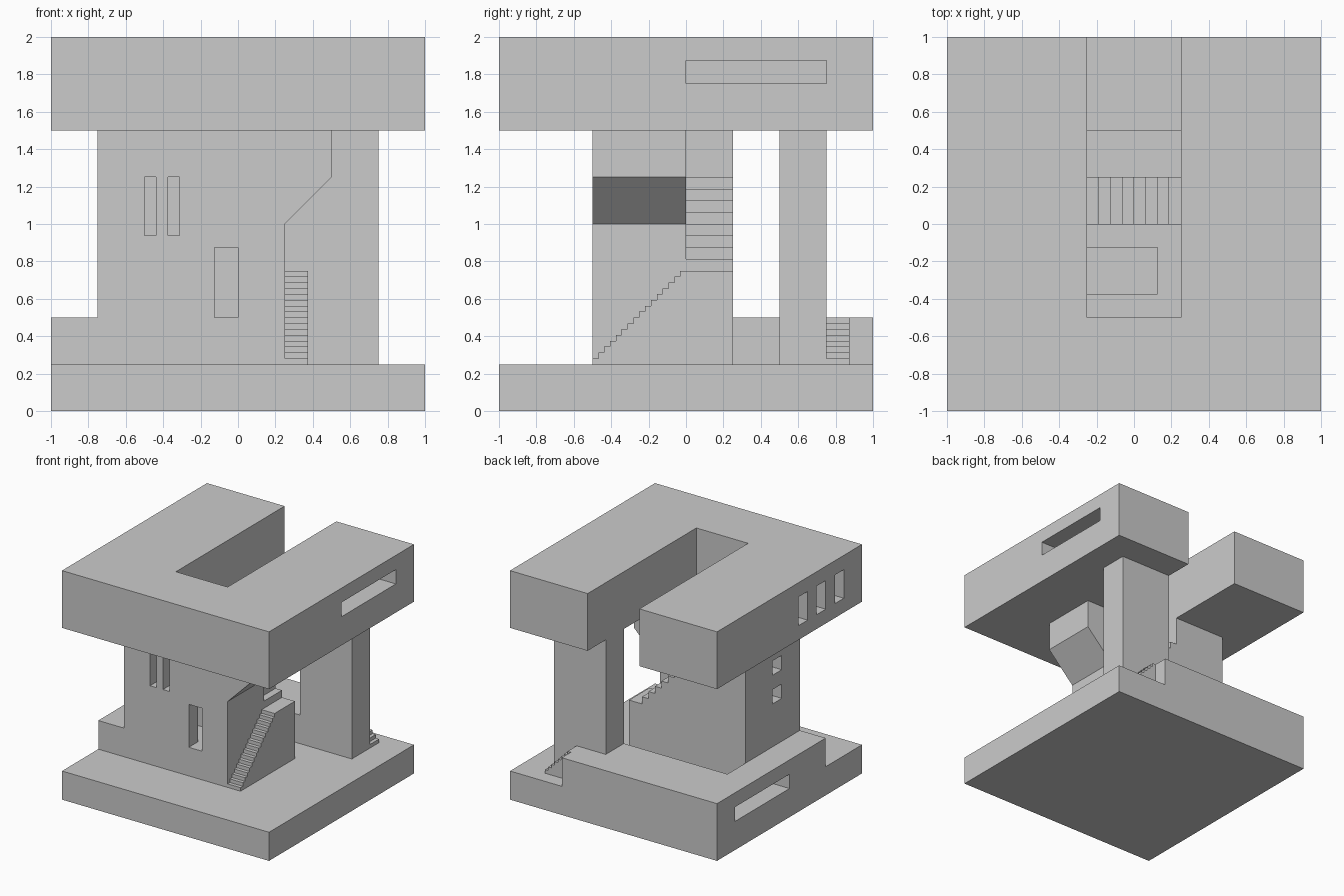
import bpy, bmesh
from mathutils import Vector

if "Cube" in bpy.data.objects:
    bpy.data.objects.remove(bpy.data.objects["Cube"])


def prism(name, pts, axis, a, b):
    """Extrude a 2D profile along an axis from a to b."""
    place = {'X': lambda u, v, w: (w, u, v),
             'Y': lambda u, v, w: (u, w, v),
             'Z': lambda u, v, w: (u, v, w)}[axis]
    bm = bmesh.new()
    face = bm.faces.new([bm.verts.new(place(u, v, a)) for u, v in pts])
    ext = bmesh.ops.extrude_face_region(bm, geom=[face])
    shift = Vector(place(0, 0, b - a))
    bmesh.ops.translate(bm, vec=shift,
                        verts=[g for g in ext['geom'] if isinstance(g, bmesh.types.BMVert)])
    bmesh.ops.recalc_face_normals(bm, faces=bm.faces)
    mesh = bpy.data.meshes.new(name)
    bm.to_mesh(mesh)
    bm.free()
    obj = bpy.data.objects.new(name, mesh)
    bpy.context.collection.objects.link(obj)
    return obj


def box(name, x, y, z):
    return prism(name, [(x[0], y[0]), (x[1], y[0]), (x[1], y[1]), (x[0], y[1])], 'Z', *z)


def cut(obj, x, y, z):
    """Carve a box-shaped opening and discard the cutter."""
    cutter = box("cutter", x, y, z)
    cutter.hide_render = True
    mod = obj.modifiers.new("opening", 'BOOLEAN')
    mod.operation, mod.solver, mod.object = 'DIFFERENCE', 'EXACT', cutter
    bpy.context.view_layer.objects.active = obj
    bpy.ops.object.modifier_apply(modifier=mod.name)
    bpy.data.objects.remove(cutter)


def stair_profile(start, z0, run, rise, count, bottom):
    """Steps going up from start; a negative run climbs backwards."""
    pts = [(start, bottom)]
    for i in range(count):
        z = z0 + rise * (i + 1)
        pts += [(start + run * i, z), (start + run * (i + 1), z)]
    return pts + [(start + run * count, bottom)]


# Ground slab
box("base_slab", (-1, 1), (-1, 1), (0, 0.25))

# L-shaped terrace with a slit in its left side
terrace = prism("terrace", [(-1, -0.5), (-0.75, -0.5), (-0.75, 0.5), (0.5, 0.5),
                            (0.5, 1), (-1, 1)], 'Z', 0.25, 0.5)
cut(terrace, (-1.1, -0.8), (0, 0.75), (0.25, 0.375))

# Main building with sloped overhang on the right
building = prism("building", [(-0.75, 0.25), (0.25, 0.25), (0.25, 1), (0.5, 1.25),
                              (0.5, 1.5), (-0.75, 1.5)], 'Y', -0.5, 0)
cut(building, (-0.625, 0.125), (-0.375, -0.125), (0.5, 1.6))       # inner room
for x, z in [((-0.5, -0.4375), (0.9375, 1.25)),
             ((-0.375, -0.3125), (0.9375, 1.25)),
             ((-0.125, 0), (0.5, 0.875))]:
    cut(building, x, (-0.6, -0.375), z)                            # front windows
for z in (0.875, 1.125):
    cut(building, (-0.8, -0.625), (-0.25, -0.125), (z, z + 0.125))  # left windows

# Rear wing behind the building
box("rear_wing", (-0.75, -0.25), (0, 0.25), (0.25, 1.5))

# Lower flight, landing and upper flight
prism("lower_stairs", stair_profile(-0.5, 0.25, 0.03125, 0.03125, 16, 0.25), 'X', 0.25, 0.375)
box("landing", (0.25, 0.375), (0, 0.25), (0.25, 0.75))
prism("upper_stairs", stair_profile(0.25, 0.75, -0.0625, 0.0625, 8, 0.25), 'Y', 0, 0.25)

# Rear support pillar and terrace steps beside it
box("pillar", (0.25, 0.75), (0.5, 0.75), (0.25, 1.5))
prism("terrace_steps", stair_profile(0.75, 0.25, -0.03125, 0.03125, 8, 0.25), 'Y', 0.75, 0.875)

# U-shaped upper storey
roof = prism("upper_storey", [(-1, -1), (1, -1), (1, 1), (0.25, 1), (0.25, -0.5),
                              (-0.25, -0.5), (-0.25, 1), (-1, 1)], 'Z', 1.5, 2)
cut(roof, (0.75, 1.1), (0, 0.75), (1.75, 1.875))                   # right slit
for y in (-0.75, -0.5, -0.25):
    cut(roof, (-1.1, -0.75), (y, y + 0.125), (1.625, 1.875))       # left windows
